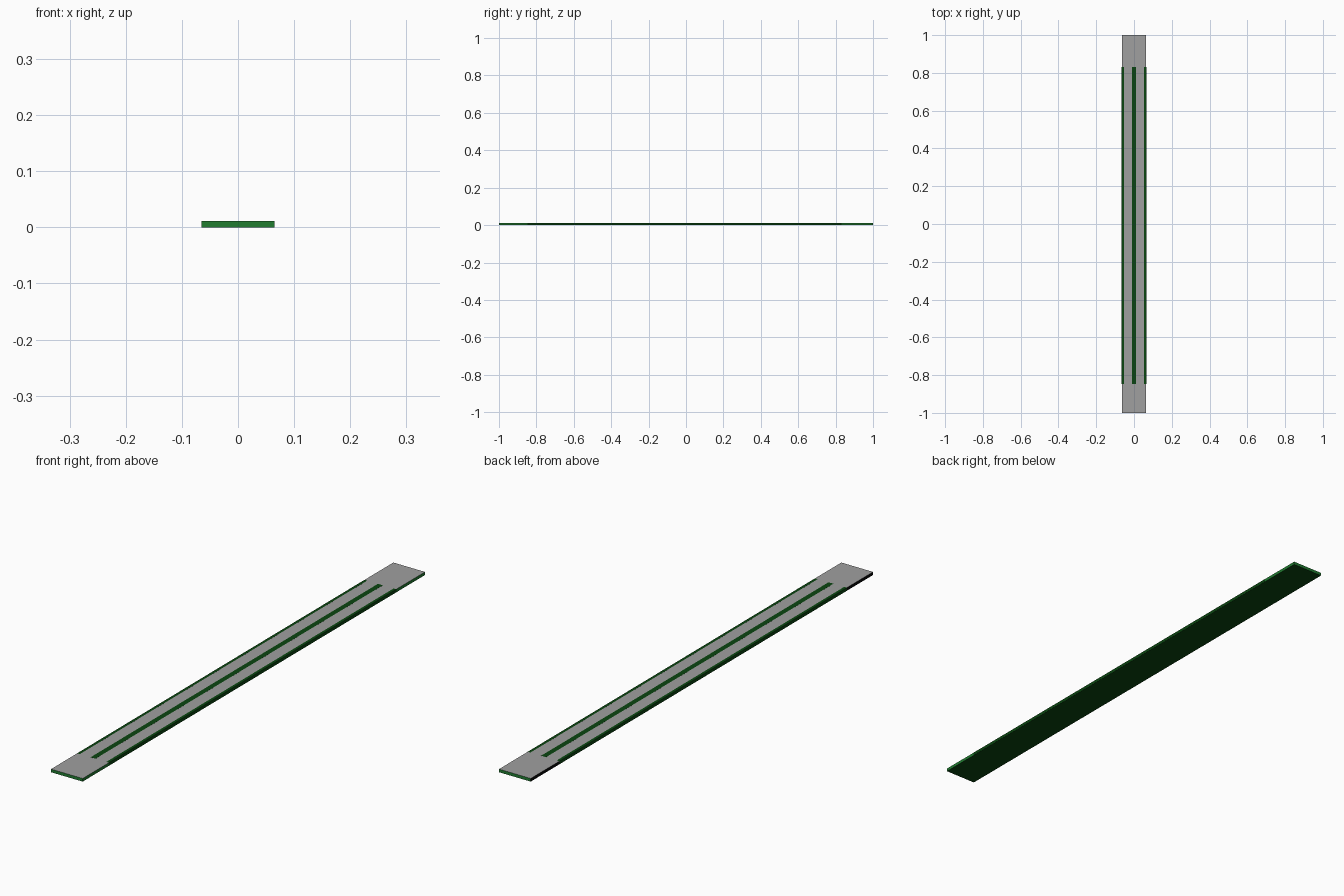
import bpy, bmesh

if "Cube" in bpy.data.objects:
    bpy.data.objects.remove(bpy.data.objects["Cube"])


def material(name, rgb):
    m = bpy.data.materials.new(name)
    m.diffuse_color = (*rgb, 1)
    m.use_nodes = True
    m.node_tree.nodes["Principled BSDF"].inputs["Base Color"].default_value = m.diffuse_color
    return m


grey = material("grey surface", (0.35, 0.35, 0.35))
green = material("green", (0.015, 0.2, 0.03))
deep = material("deep green", (0.003, 0.06, 0.005))
black = material("black edge", (0.002, 0.002, 0.002))

HALF_W, HALF_L, TOP = 0.0648, 1.0, 0.0115
Y0, Y1 = -0.847, 0.832


def box(name, lo, hi, mats):
    bm = bmesh.new()
    bmesh.ops.create_cube(bm, size=1)
    for v in bm.verts:
        for i in range(3):
            v.co[i] = lo[i] if v.co[i] < 0 else hi[i]
    me = bpy.data.meshes.new(name)
    bm.to_mesh(me)
    bm.free()
    for m in mats:
        me.materials.append(m)
    ob = bpy.data.objects.new(name, me)
    bpy.context.collection.objects.link(ob)
    return ob


# Long flat slab: grey top, deep green underside, green ends, black left edge
slab = box("slab", (-HALF_W, -HALF_L, 0), (HALF_W, HALF_L, TOP),
           (green, grey, deep, black))
for p in slab.data.polygons:
    if p.normal.z > 0.5:
        p.material_index = 1
    elif p.normal.z < -0.5:
        p.material_index = 2
    elif p.normal.x < -0.5:
        p.material_index = 3

# Deep green inlaid strips along the middle and wrapping both edges
EDGE, LIFT = 0.065, 0.0001
for name, a, b in (("middle_strip", -0.01, 0.01),
                   ("left_strip", -EDGE, -0.054),
                   ("right_strip", 0.054, EDGE)):
    box(name, (a, Y0, 0.0005), (b, Y1, TOP + LIFT), (deep,))
